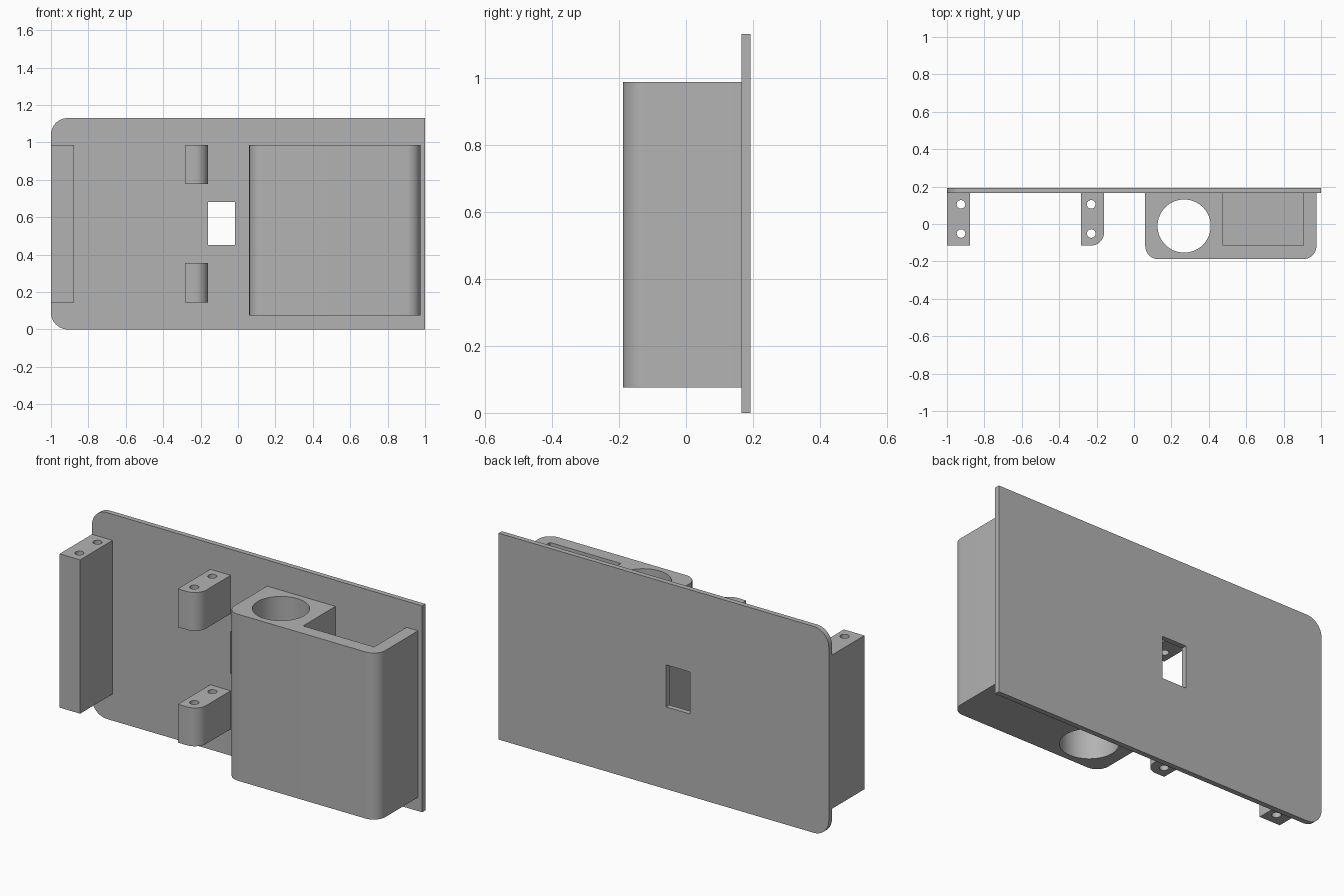
import bpy
import bmesh
from math import sin, cos, pi, radians
from mathutils import Matrix, Vector

default = bpy.data.objects.get("Cube")
if default:
    bpy.data.objects.remove(default, do_unlink=True)

grey = bpy.data.materials.new("plain grey")
grey.use_nodes = True
GREY = (0.45, 0.45, 0.45, 1)
grey.diffuse_color = GREY
grey.node_tree.nodes["Principled BSDF"].inputs["Base Color"].default_value = GREY

# Shared levels
PLATE_FRONT, PLATE_BACK = 0.165, 0.193
LOW, HIGH = 0.145, 0.987
LUG_FRONT = -0.115
LUG_HEIGHT = 0.21


def rounded_rect(u0, u1, v0, v1, radii=(0, 0, 0, 0), steps=12):
    """Outline from lower left, anticlockwise, with one radius per corner."""
    points = []
    corners = [(u0, v0, 1, 1), (u1, v0, -1, 1), (u1, v1, -1, -1), (u0, v1, 1, -1)]
    for i, ((u, v, su, sv), r) in enumerate(zip(corners, radii)):
        if not r:
            points.append((u, v))
            continue
        for k in range(steps + 1):
            a = pi + (i + k / steps) * pi / 2
            points.append((u + su * r + r * cos(a), v + sv * r + r * sin(a)))
    return points


def circle(u, v, r, steps=48):
    return [(u + r * cos(2 * pi * k / steps), v + r * sin(2 * pi * k / steps))
            for k in range(steps)]


def prism(name, outline, start, end, upright=True):
    """Extrude an outline along z, or along y when not upright."""
    bm = bmesh.new()
    face = bm.faces.new([bm.verts.new((u, v, 0)) for u, v in outline])
    extruded = bmesh.ops.extrude_face_region(bm, geom=[face])["geom"]
    moved = [e for e in extruded if isinstance(e, bmesh.types.BMVert)]
    bmesh.ops.translate(bm, verts=moved, vec=Vector((0, 0, end - start)))
    bmesh.ops.translate(bm, verts=bm.verts, vec=Vector((0, 0, start)))
    if not upright:
        swap = Matrix(((1, 0, 0), (0, 0, 1), (0, 1, 0)))
        bmesh.ops.transform(bm, matrix=swap.to_4x4(), verts=bm.verts)
    bmesh.ops.recalc_face_normals(bm, faces=bm.faces)
    mesh = bpy.data.meshes.new(name)
    bm.to_mesh(mesh)
    bm.free()
    mesh.materials.append(grey)
    obj = bpy.data.objects.new(name, mesh)
    bpy.context.collection.objects.link(obj)
    return obj


def finish(obj, cutters=()):
    """Cut the openings, apply them, and smooth the round surfaces."""
    for cutter in cutters:
        mod = obj.modifiers.new("opening", "BOOLEAN")
        mod.operation = "DIFFERENCE"
        mod.solver = "EXACT"
        mod.object = cutter
    bpy.context.view_layer.update()
    evaluated = obj.evaluated_get(bpy.context.evaluated_depsgraph_get())
    mesh = bpy.data.meshes.new_from_object(evaluated)
    obj.modifiers.clear()
    obj.data = mesh
    for cutter in cutters:
        bpy.data.objects.remove(cutter, do_unlink=True)
    mesh.polygons.foreach_set("use_smooth", [True] * len(mesh.polygons))
    mesh.set_sharp_from_angle(angle=radians(30))


# Back plate with two rounded corners and a window
plate = prism("back_plate", rounded_rect(-1, 1, 0, 1.13, (0.09, 0, 0, 0.09)),
              PLATE_FRONT, PLATE_BACK, upright=False)
window = prism("window_cutter", rounded_rect(-0.16, -0.015, 0.45, 0.68),
               0.1, 0.3, upright=False)
finish(plate, [window])

# Holder block with a round through bore and a deep pocket against the plate
block = prism("holder_block",
              rounded_rect(0.06, 0.975, -0.188, PLATE_FRONT, (0.07, 0.07, 0, 0)),
              0.075, HIGH)
bore = prism("bore_cutter", circle(0.268, -0.011, 0.142, 64), -0.1, 1.2)
pocket = prism("pocket_cutter", rounded_rect(0.475, 0.905, LUG_FRONT, 0.3), LOW, 1.2)
finish(block, [bore, pocket])


# Screw lugs, each with two vertical holes
def lug(name, x0, x1, z0, z1, radius, hole_x):
    body = prism(name, rounded_rect(x0, x1, LUG_FRONT, PLATE_FRONT, (0, radius, 0, 0)),
                 z0, z1)
    finish(body, [prism("hole_cutter", circle(hole_x, y, 0.023, 24), -0.1, 1.2)
                  for y in (-0.051, 0.105)])


lug("side_rail", -1, -0.876, LOW, HIGH, 0, -0.925)
lug("lower_lug", -0.284, -0.16, LOW, LOW + LUG_HEIGHT, 0.07, -0.229)
lug("upper_lug", -0.284, -0.16, HIGH - LUG_HEIGHT, HIGH, 0.07, -0.229)
